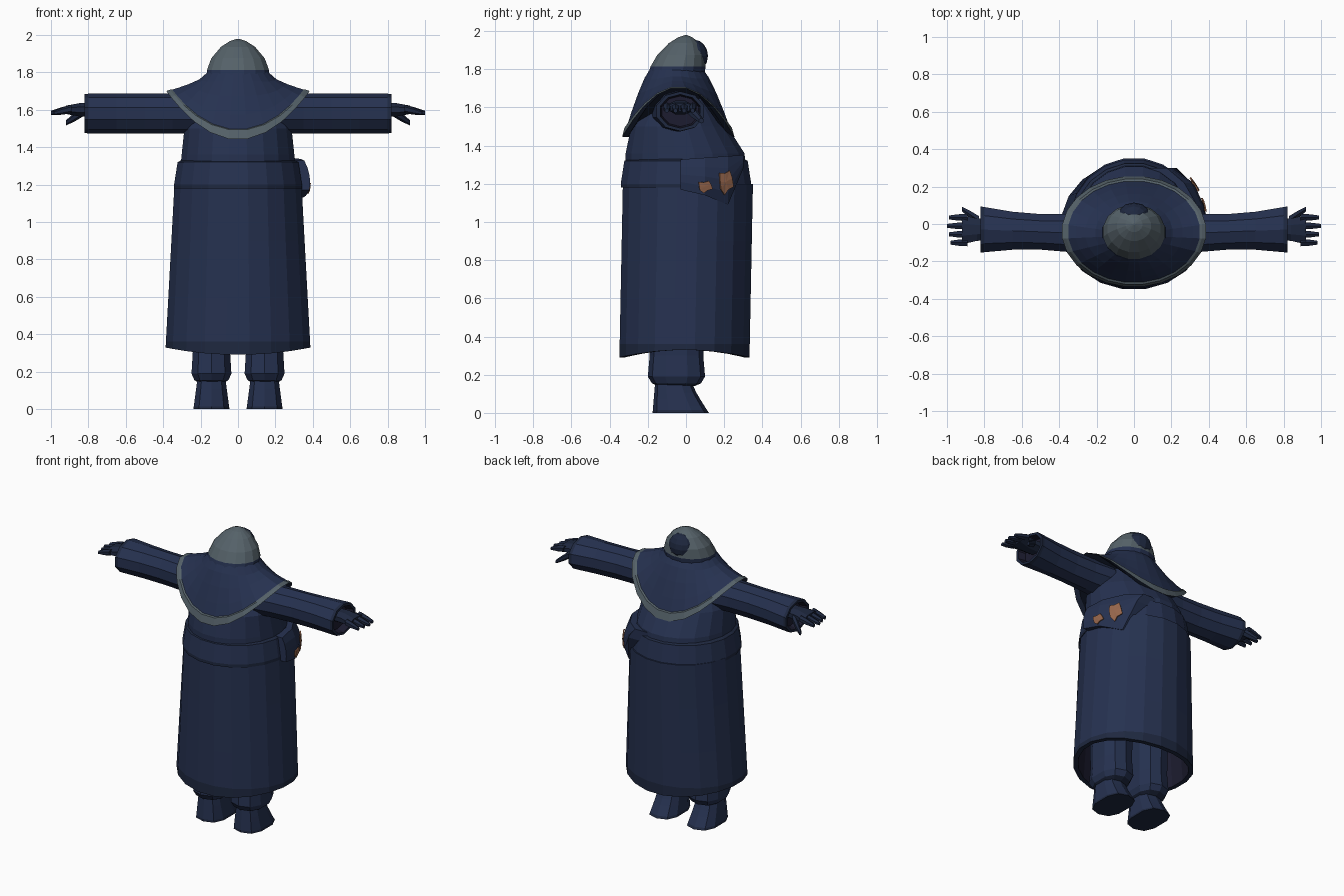
import bpy, bmesh
from math import sin, cos, pi, sqrt, copysign
from mathutils import Vector

if "Cube" in bpy.data.objects:
    bpy.data.objects.remove(bpy.data.objects["Cube"])


def material(name, red, green, blue):
    mat = bpy.data.materials.new(name)
    mat.use_nodes = True
    mat.diffuse_color = (red, green, blue, 1)
    mat.node_tree.nodes["Principled BSDF"].inputs["Base Color"].default_value = mat.diffuse_color
    return mat


NAVY = material("navy cloth", 0.019, 0.031, 0.08)
DARK = material("dark navy", 0.013, 0.021, 0.05)
GREY = material("slate grey", 0.09, 0.12, 0.14)
RUST = material("rust orange", 0.3, 0.13, 0.07)
LINING = material("dark lining", 0.012, 0.012, 0.03)


def finish(name, bm, mats):
    mesh = bpy.data.meshes.new(name)
    bm.to_mesh(mesh)
    bm.free()
    for mat in mats:
        mesh.materials.append(mat)
    obj = bpy.data.objects.new(name, mesh)
    bpy.context.collection.objects.link(obj)
    return obj


def skin(name, rings, *bands):
    """Bridge rings of points and cap both ends; bands gives a material per strip."""
    strips = len(rings) - 1
    bands = list(bands) + [bands[-1]] * (strips - len(bands))
    mats = list(dict.fromkeys(bands))
    bm = bmesh.new()
    rows = [[bm.verts.new(point) for point in ring] for ring in rings]
    for band, lower, upper in zip(bands, rows, rows[1:]):
        for i in range(len(lower)):
            face = bm.faces.new((lower[i - 1], lower[i], upper[i], upper[i - 1]))
            face.material_index = mats.index(band)
    for row, band in ((rows[0], bands[0]), (rows[-1], bands[-1])):
        bm.faces.new(row).material_index = mats.index(band)
    bmesh.ops.recalc_face_normals(bm, faces=bm.faces)
    return finish(name, bm, mats)


def circle(sides, power=1):
    """Unit circle; a power below one squares it off."""
    angles = [2 * pi * (i + 0.5) / sides for i in range(sides)]
    return [[copysign(abs(v) ** power, v) for v in (cos(a), sin(a))] for a in angles]


def level(z, rx, back, front, x=0, sides=20, power=1, sag=0):
    """Horizontal ring; sag lowers it at the front and back."""
    mid, half = (back + front) / 2, (front - back) / 2
    return [(x + rx * c, mid + half * s, z - sag * s * s) for c, s in circle(sides, power)]


def upright(side, x, y, z, ry, rz, sides=10):
    """Vertical ring across an arm that runs along x."""
    return [(side * x, y + ry * c, z + rz * s) for c, s in circle(sides)]


def rod(name, side, start, end, thick, thin):
    rings = []
    for t in (0, 0.5, 1):
        point = Vector(start).lerp(Vector(end), t)
        r = thick + (thin - thick) * t * t
        rings.append(upright(side, *point, r, r, sides=6))
    skin(name, rings, DARK)


# Coat skirt: an even flare to a sagging hem, then a turned-in lining
def skirt_ring(z, inset=0, sag=0):
    lean = 0.02 * (z - 0.7)
    half = 0.345 - inset
    return level(z, 0.41 - 0.055 * z - inset, lean - half, lean + half, sag=sag)


skin("coat_skirt",
     [skirt_ring(z) for z in (1.2, 0.9, 0.6, 0.36)]
     + [skirt_ring(0.33, inset, 0.04) for inset in (0, 0.03)] + [skirt_ring(0.6, 0.04)],
     NAVY, NAVY, NAVY, DARK, DARK, LINING)

# Torso, narrowing under the cape
skin("coat_torso", [level(1.2, 0.32, -0.32, 0.33), level(1.36, 0.305, -0.32, 0.31),
                    level(1.5, 0.29, -0.29, 0.22), level(1.68, 0.2, -0.18, 0.1)], NAVY)

# Belt, with a dark lower edge
skin("belt", [level(z, r, -r, r) for z, r in
              ((1.18, 0.32), (1.18, 0.346), (1.2, 0.346), (1.32, 0.327), (1.335, 0.3))],
     DARK, DARK, NAVY, DARK)


# Shoulder cape, with a raised trim along its arched hem
def cape_ring(t, puff=0.0):
    ring = []
    for c, s in circle(24):
        arch = s * s
        fall = (0.095 + 0.265 * arch) * t ** (0.6 + 0.7 * arch)
        ring.append(((0.165 + 0.215 * t + puff) * c,
                     (0.14 + 0.15 * t + puff) * s - 0.05 + 0.01 * t, 1.8 - fall))
    return ring


skin("shoulder_cape",
     [cape_ring(t) for t in (0, 0.2, 0.45, 0.7, 0.88)]
     + [cape_ring(0.89, 0.01), cape_ring(1, 0.007), cape_ring(1, -0.025)],
     NAVY, NAVY, NAVY, NAVY, GREY, GREY, DARK)

# Hood: a dome that leans forward as it rises
dome = []
for angle in (0, 0.17, 0.5, 0.9, 1.2, 1.5):
    r, rise = cos(angle) ** 1.3, sin(angle)
    y = 0.05 * (rise - 1)
    dome.append(level(1.78 + 0.2 * rise, 0.172 * r, y - 0.15 * r, y + 0.15 * r, sides=16))
skin("hood", dome, NAVY, GREY)

# Covered face bulging from the hood opening
bm = bmesh.new()
bmesh.ops.create_uvsphere(bm, u_segments=12, v_segments=8, radius=1)
bmesh.ops.scale(bm, vec=(0.088, 0.072, 0.085), verts=bm.verts)
bmesh.ops.translate(bm, vec=(0, 0.043, 1.87), verts=bm.verts)
finish("face_cover", bm, [DARK])

for side, word in ((1, "left"), (-1, "right")):
    # Sleeve: slimmest at the elbow, with a hollow cuff
    sleeve = [upright(side, x, -0.05 + 0.04 * (x - 0.3), 1.58, 0.1 + 0.3 * (x - 0.5) ** 2, 0.106)
              for x in (0.2, 0.35, 0.5, 0.65, 0.8)]
    cuff = [upright(side, x, -0.03, 1.58, r, r * 0.8)
            for x, r in ((0.82, 0.13), (0.82, 0.11), (0.77, 0.1))]
    skin(word + "_sleeve", sleeve + cuff, NAVY, NAVY, NAVY, NAVY, DARK, DARK, LINING)

    # Hand
    skin(word + "_palm", [upright(side, x, -0.03, 1.6, ry, rz, sides=8) for x, ry, rz in
                          ((0.76, 0.06, 0.04), (0.84, 0.065, 0.04), (0.92, 0.085, 0.024))], DARK)
    for k in range(4):
        y = 0.045 * k - 0.1
        tip = 1 - 0.01 * abs(k - 2)
        rod(f"{word}_finger_{k + 1}", side, (0.89, y, 1.605), (tip, y, 1.583), 0.022, 0.012)
    rod(word + "_thumb", side, (0.83, 0.02, 1.59), (0.92, 0.08, 1.53), 0.026, 0.014)

    # Trouser leg, gathered above the boot
    x = 0.142 * side
    skin(word + "_trouser",
         [level(z, r, -0.05 - r * 1.35, r * 1.35 - 0.05, x, 10, 0.8) for z, r in
          ((0.6, 0.11), (0.3, 0.104), (0.19, 0.111), (0.155, 0.095), (0.14, 0.07))],
         NAVY, NAVY, NAVY, DARK)

    # Boot: widens downwards and runs out into the toe
    skin(word + "_boot",
         [level(0.18 * (1 - t), 0.075 + 0.025 * t, -0.16 - 0.015 * t, 0.02 + 0.1 * t ** 1.2,
                x, 10, 0.75) for t in (0, 0.4, 0.6, 0.8, 0.92, 1)],
         NAVY, NAVY, NAVY, NAVY, DARK)


# Belt pouch, wrapped around the waist and bulging in the middle
def on_pouch(y, z, lift=0.0):
    r = 0.335 + max(0.012, 0.052 - 2.2 * (z - 1.21) ** 2) + lift
    return sqrt(r * r - y * y), y, z


pouch = []
for y, low in ((-0.03, 1.17), (0.1, 1.14), (0.22, 1.09), (0.3, 1.28)):
    high = 1.33 + 0.07 * y
    inner = sqrt(0.31 ** 2 - y * y)
    pouch.append([on_pouch(y, low + (high - low) * k / 4) for k in range(5)]
                 + [(inner, y, high), (inner, y, low)])
skin("belt_pouch", pouch, NAVY)

# Ragged rust patches on the pouch
for name, y, z, ry, rz in (("large", 0.21, 1.21, 0.035, 0.06), ("small", 0.1, 1.185, 0.035, 0.03)):
    bm = bmesh.new()
    centre = bm.verts.new(on_pouch(y, z, 0.008))
    rim = []
    for i, (c, s) in enumerate(circle(9)):
        ragged = 1 + 0.25 * sin(2.5 * i)
        rim.append(bm.verts.new(on_pouch(y + ry * ragged * c, z + rz * ragged * s, 0.008)))
    for i in range(len(rim)):
        bm.faces.new((centre, rim[i - 1], rim[i]))
    plate = finish(name + "_rust_patch", bm, [RUST]).modifiers.new("plate", 'SOLIDIFY')
    plate.thickness = 0.008
